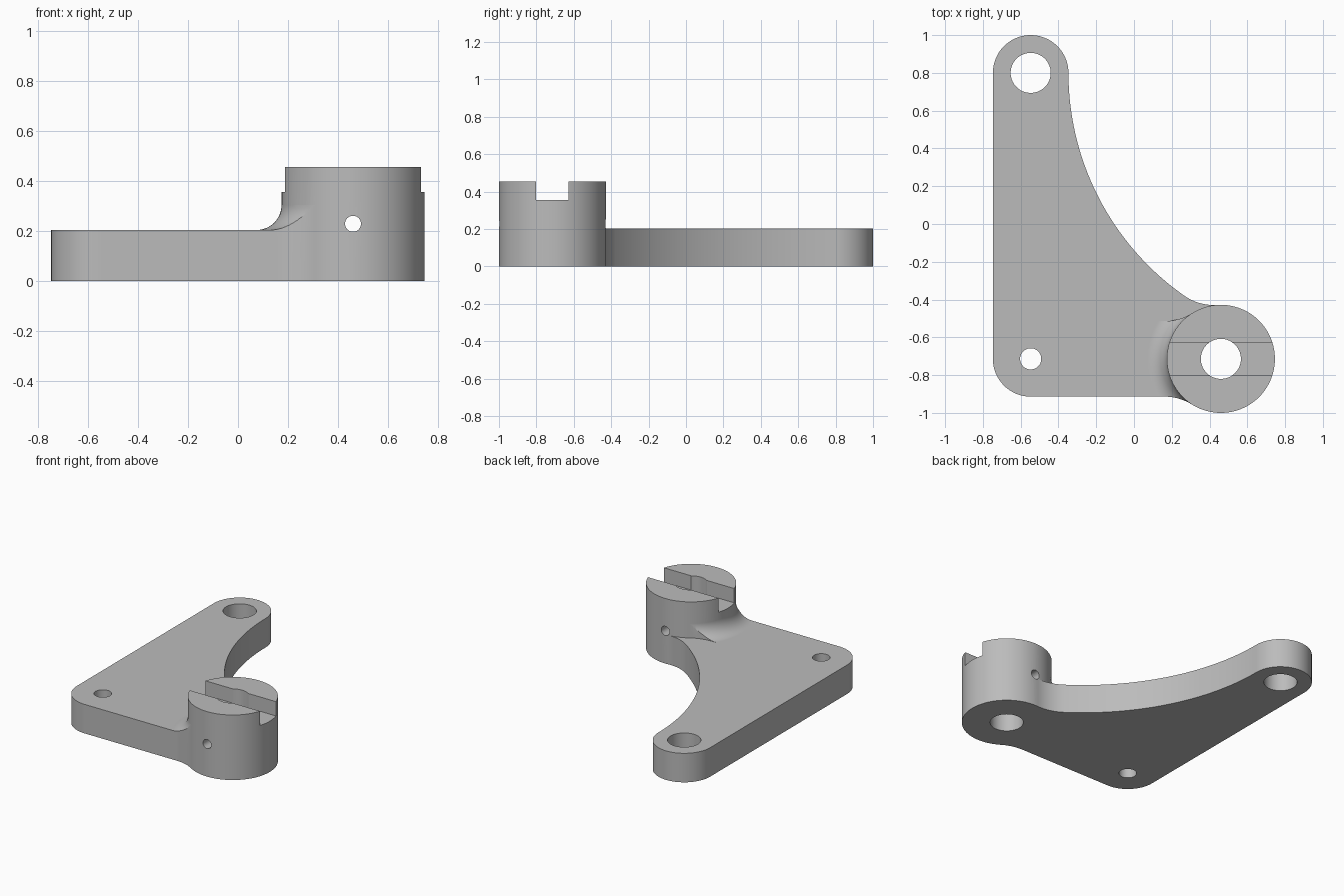
import bpy, bmesh, math
from mathutils import Vector, Matrix

if "Cube" in bpy.data.objects:
    bpy.data.objects.remove(bpy.data.objects["Cube"])

EYE, CORNER, BOSS = Vector((-0.547, 0.8)), Vector((-0.547, -0.714)), Vector((0.46, -0.714))
LUG_R, BOSS_R, BORE_R, BLEND_R = 0.2, 0.286, 0.106, 0.275
PLATE_H, BOSS_H, SLOT_Z, ROUND = 0.203, 0.455, 0.355, 0.1
SEGS = 96

grey = bpy.data.materials.new("plain_grey")
grey.use_nodes = True
grey.diffuse_color = (0.5, 0.5, 0.5, 1)
grey.node_tree.nodes["Principled BSDF"].inputs["Base Color"].default_value = (0.5, 0.5, 0.5, 1)


def make(name, bm):
    bmesh.ops.recalc_face_normals(bm, faces=bm.faces)
    mesh = bpy.data.meshes.new(name)
    bm.to_mesh(mesh)
    bm.free()
    mesh.materials.append(grey)
    obj = bpy.data.objects.new(name, mesh)
    bpy.context.collection.objects.link(obj)
    return obj


def prism(name, points, z0, z1):
    bm = bmesh.new()
    face = bm.faces.new([bm.verts.new((p.x, p.y, z0)) for p in points])
    top = bmesh.ops.extrude_face_region(bm, geom=[face])["geom"]
    bmesh.ops.translate(bm, vec=(0, 0, z1 - z0), verts=[v for v in top if isinstance(v, bmesh.types.BMVert)])
    return make(name, bm)


def cylinder(name, centre, radius, z0, z1, segs=SEGS):
    bm = bmesh.new()
    bmesh.ops.create_cone(bm, cap_ends=True, segments=segs, radius1=radius, radius2=radius, depth=z1 - z0,
                          matrix=Matrix.Translation((centre.x, centre.y, (z0 + z1) / 2)))
    return make(name, bm)


def combine(target, tool, operation):
    """Apply one boolean and remove the tool."""
    mod = target.modifiers.new(operation.title(), "BOOLEAN")
    mod.operation, mod.object, mod.solver = operation, tool, "EXACT"
    bpy.context.view_layer.objects.active = target
    bpy.ops.object.modifier_apply(modifier=mod.name)
    bpy.data.objects.remove(tool)


def arc(centre, radius, start, end, n):
    """Points on a circle, going the short way between two directions."""
    a0 = math.atan2(start.y, start.x)
    turn = math.atan2(start.cross(end), start.dot(end))
    return [centre + radius * Vector((math.cos(a0 + turn * i / n), math.sin(a0 + turn * i / n)))
            for i in range(n + 1)]


LEFT, RIGHT, UP, DOWN = Vector((-1, 0)), Vector((1, 0)), Vector((0, 1)), Vector((0, -1))

# Front blend: leaves the straight front edge and meets the boss tangentially
drop = LUG_R + BLEND_R
front_c = BOSS + Vector((-math.sqrt((BOSS_R + BLEND_R) ** 2 - drop ** 2), -drop))
front_blend = arc(front_c, BLEND_R, UP, BOSS - front_c, 20)

# Long concave edge: tangent to the eye and to a lug circle inside the boss
d = BOSS - EYE
sweep_r = (d.length_squared - 2 * d.x * LUG_R) / (2 * d.x)
sweep_c = EYE + Vector((LUG_R + sweep_r, 0))

# Back blend: inside the long curve, outside the boss
to_boss = BOSS - sweep_c
r1, r2, dist = sweep_r - BLEND_R, BOSS_R + BLEND_R, to_boss.length
along = (r1 ** 2 - r2 ** 2 + dist ** 2) / (2 * dist)
axis = to_boss / dist
back_c = sweep_c + axis * along + Vector((axis.y, -axis.x)) * math.sqrt(r1 ** 2 - along ** 2)
back_blend = arc(back_c, BLEND_R, BOSS - back_c, back_c - sweep_c, 16)

# Plate
outline = (arc(CORNER, LUG_R, LEFT, DOWN, 24) + front_blend + [BOSS] + back_blend
           + arc(sweep_c, sweep_r, back_c - sweep_c, LEFT, 48)[1:]
           + arc(EYE, LUG_R, RIGHT, UP, 24)[1:] + arc(EYE, LUG_R, UP, LEFT, 24)[1:])
bracket = prism("bracket_body", outline, 0, PLATE_H)

# Boss
combine(bracket, cylinder("boss", BOSS, BOSS_R, 0, BOSS_H), "UNION")

# Rounded skirt between plate top and boss, trimmed to the neck width
outer = BOSS_R + ROUND
profile = [(0.2, 0.1), (outer, 0.1)]
for i in range(13):
    t = math.pi / 2 * i / 12
    profile.append((outer - ROUND * math.sin(t), PLATE_H + ROUND * (1 - math.cos(t))))
profile.append((0.2, PLATE_H + ROUND))
bm = bmesh.new()
ring = [bm.verts.new((BOSS.x + r, BOSS.y, z)) for r, z in profile]
edges = [bm.edges.new((v, ring[i - 1])) for i, v in enumerate(ring)]
bmesh.ops.spin(bm, geom=ring + edges, cent=(BOSS.x, BOSS.y, 0), axis=(0, 0, 1), angle=math.tau, steps=SEGS)
bmesh.ops.remove_doubles(bm, verts=bm.verts, dist=1e-5)
skirt = make("skirt", bm)
near = [Vector((0, BOSS.y - LUG_R))] + front_blend
far = [Vector((p.x, 2 * BOSS.y - p.y)) for p in reversed(near)]
combine(skirt, prism("neck_trim", near + [BOSS] + far, 0.05, 0.4), "INTERSECT")
combine(bracket, skirt, "UNION")

# Vertical holes
for centre, radius in ((EYE, BORE_R), (BOSS, BORE_R), (CORNER, 0.056)):
    combine(bracket, cylinder("hole", centre, radius, -0.1, 0.6, 64), "DIFFERENCE")

# Slot across the boss top
half = Vector((0.4, 0.087))
corners = [BOSS + Vector((sx * half.x, sy * half.y)) for sx, sy in ((-1, -1), (1, -1), (1, 1), (-1, 1))]
combine(bracket, prism("slot", corners, SLOT_Z, 0.6), "DIFFERENCE")

# Cross pin hole through the boss, front to back
pin = cylinder("pin_hole", Vector((0, 0)), 0.032, -0.4, 0.4, 32)
pin.rotation_euler.x = math.pi / 2
pin.location = (BOSS.x, BOSS.y, 0.228)
bpy.context.view_layer.update()
combine(bracket, pin, "DIFFERENCE")

# Smooth curved walls, crisp edges
bpy.ops.object.select_all(action="DESELECT")
bracket.select_set(True)
bpy.context.view_layer.objects.active = bracket
bpy.ops.object.shade_smooth_by_angle(angle=math.radians(30))
weighted = bracket.modifiers.new("Weighted normals", "WEIGHTED_NORMAL")
weighted.keep_sharp = True
